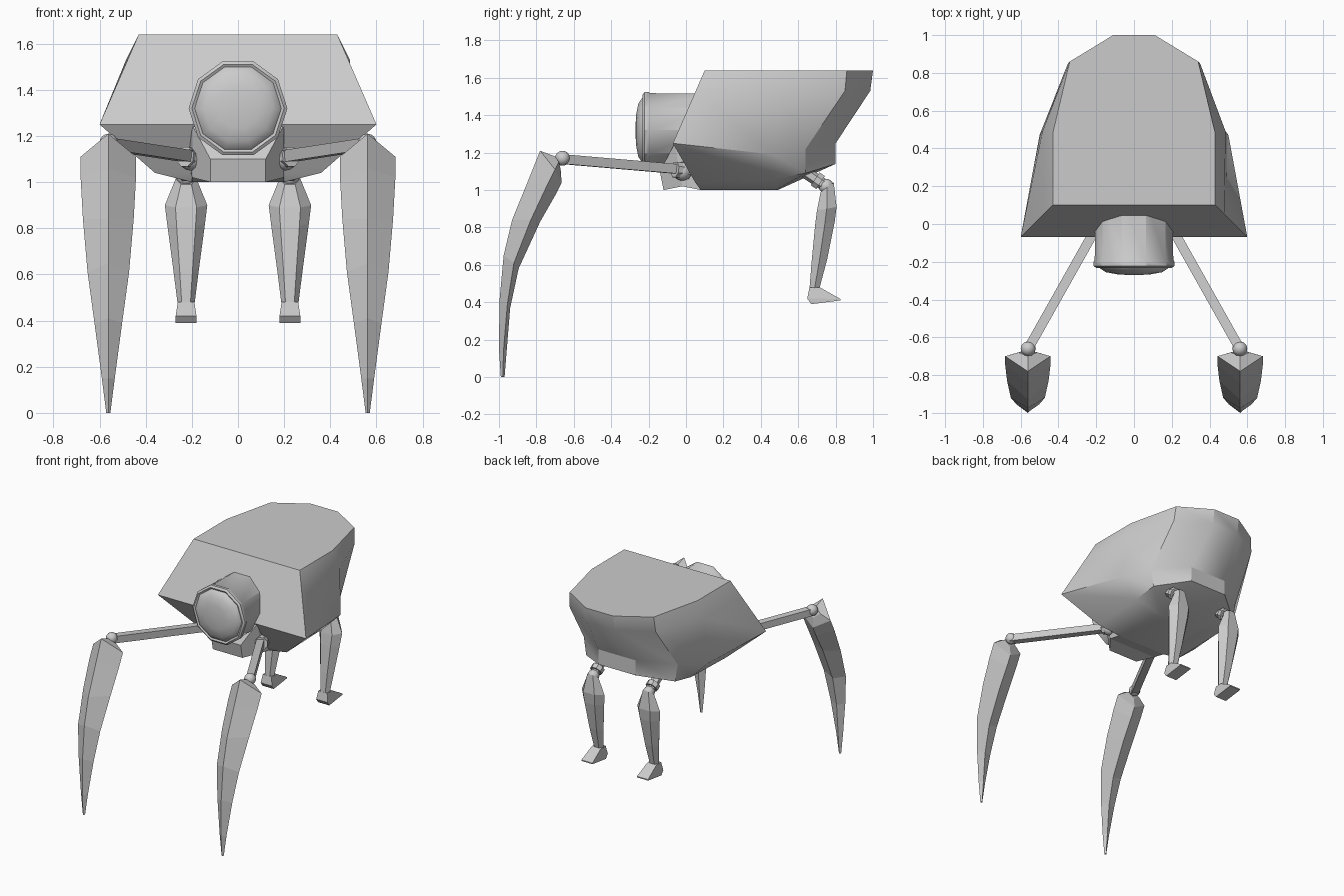
import bpy, bmesh
from math import sin, cos, pi, radians
from mathutils import Vector

if "Cube" in bpy.data.objects:
    bpy.data.objects.remove(bpy.data.objects["Cube"])


def finish(name, bm, angle=None):
    bmesh.ops.recalc_face_normals(bm, faces=bm.faces)
    me = bpy.data.meshes.new(name)
    bm.to_mesh(me)
    bm.free()
    ob = bpy.data.objects.new(name, me)
    bpy.context.collection.objects.link(ob)
    if angle:
        bpy.ops.object.select_all(action='DESELECT')
        ob.select_set(True)
        bpy.context.view_layer.objects.active = ob
        bpy.ops.object.shade_smooth_by_angle(angle=radians(angle))
    return ob


def loft(name, rings, angle=None):
    """Skin a list of equal-length point rings and cap both ends."""
    bm = bmesh.new()
    vs = [[bm.verts.new(p) for p in r] for r in rings]
    n = len(vs[0])
    for a, b in zip(vs, vs[1:]):
        for i in range(n):
            j = (i + 1) % n
            bm.faces.new((a[i], a[j], b[j], b[i]))
    bm.faces.new(vs[0])
    bm.faces.new(vs[-1])
    return finish(name, bm, angle)


def rod(name, a, b, r, n=4, r2=None):
    a, b = Vector(a), Vector(b)
    d = (b - a).normalized()
    u = d.cross(Vector((0, 0, 1))).normalized()
    v = u.cross(d)
    ring = lambda c, q: [c + q * (u * cos((i + .5) * 2 * pi / n) + v * sin((i + .5) * 2 * pi / n))
                         for i in range(n)]
    return loft(name, [ring(a, r), ring(b, r2 or r)], 30 if n > 6 else None)


def ball(name, c, r):
    bm = bmesh.new()
    bmesh.ops.create_uvsphere(bm, u_segments=12, v_segments=8, radius=r)
    bmesh.ops.translate(bm, verts=bm.verts, vec=c)
    return finish(name, bm, 40)


def both(half):
    """Close a half outline by mirroring it across x = 0."""
    return half + [(-x, y, z) for x, y, z in reversed(half)]


# Body: flat roof, sloped sides, rim, rounded belly
loft("body_shell", [both(h) for h in (
    [(.43, .10, 1.64), (.43, .48, 1.64), (.34, .86, 1.64), (.11, 1.0, 1.64)],
    [(.478, .052, 1.53), (.485, .49, 1.53), (.35, .85, 1.53), (.11, .985, 1.53)],
    [(.60, -.07, 1.25), (.50, .47, 1.19), (.38, .64, 1.22), (.15, .80, 1.25)],
    [(.36, .05, 1.04), (.37, .47, 1.06), (.36, .64, 1.09), (.15, .80, 1.14)],
    [(.20, .08, 1.0), (.20, .45, 1.0), (.17, .48, 1.0), (.10, .49, 1.0)])], 30)

# Chin below the head
loft("chin", [
    both([(.20, .08, 1.0), (.22, 0, 1.25)]),
    both([(.20, -.02, 1.02), (.20, -.06, 1.25)]),
    both([(.12, -.12, 1.0), (.12, -.14, 1.10)])])

# Head: ten-sided drum with grooved rim and domed face
head = [(.12, .205), (-.19, .208), (-.20, .214), (-.222, .214), (-.232, .20),
        (-.225, .188), (-.235, .18), (-.255, .15), (-.266, .09), (-.27, .03)]
loft("head", [[(r * sin((i + .5) * pi / 5), y, 1.32 + r * cos((i + .5) * pi / 5))
               for i in range(10)] for y, r in head], 32)

for s, side in ((1, "right"), (-1, "left")):
    # Front arm with shoulder and elbow joints
    ball(f"shoulder_{side}", (s * .205, -.02, 1.10), .05)
    rod(f"shoulder_collar_{side}", (s * .19, .01, 1.10), (s * .23, -.06, 1.11), .045, 8)
    rod(f"front_arm_{side}", (s * .20, -.02, 1.11), (s * .56, -.66, 1.165), .036)
    ball(f"elbow_{side}", (s * .56, -.66, 1.17), .04)

    # Curved blade: (front y, z), (side y, z), (back y, z), half width
    blade = [((-.70, 1.18), (-.68, 1.15), (-.67, 1.11), .05),
             ((-.78, 1.21), (-.70, 1.11), (-.665, 1.04), .12),
             ((-.84, 1.06), (-.745, 1.02), (-.70, .97), .12),
             ((-.93, .84), (-.83, .84), (-.78, .83), .11),
             ((-.975, .65), (-.92, .61), (-.895, .58), .09),
             ((-.997, .41), (-.955, .39), (-.94, .37), .06),
             ((-1.0, .15), (-.975, .15), (-.958, .15), .028),
             ((-.99, 0), (-.98, 0), (-.97, 0), .009)]
    c = s * .562
    loft(f"front_blade_{side}", [[(c, *f), (c + w, *m), (c, *b), (c - w, *m)]
                                 for f, m, b, w in blade])

    # Rear hip
    h = s * .225
    rod(f"hip_rod_{side}", (h, .60, 1.12), (h, .75, 1.02), .032, 6)
    rod(f"hip_collar_{side}", (h, .69, 1.06), (h, .72, 1.04), .045, 8)
    ball(f"hip_ball_{side}", (h, .75, 1.02), .04)

    # Rear leg: (front y, z), (back y, z), half width
    leg = [((.72, .99), (.79, 1.04), .045), ((.70, .89), (.805, .91), .092),
           ((.69, .81), (.795, .83), .082), ((.672, .62), (.755, .63), .056),
           ((.66, .47), (.715, .48), .037)]
    loft(f"rear_leg_{side}", [[(h + k * w, f[0] + t * (b[0] - f[0]), f[1] + t * (b[1] - f[1]))
                               for k, t in ((.5, 0), (1, .5), (.5, 1), (-.5, 1), (-1, .5), (-.5, 0))]
                              for f, b, w in leg])

    # Rear foot with toe pointing back
    foot = [((.66, .48), (.715, .48), .036), ((.648, .42), (.825, .418), .045),
            ((.67, .39), (.825, .41), .045)]
    loft(f"rear_foot_{side}", [[(h + w, *f), (h + w, *b), (h - w, *b), (h - w, *f)]
                               for f, b, w in foot])
